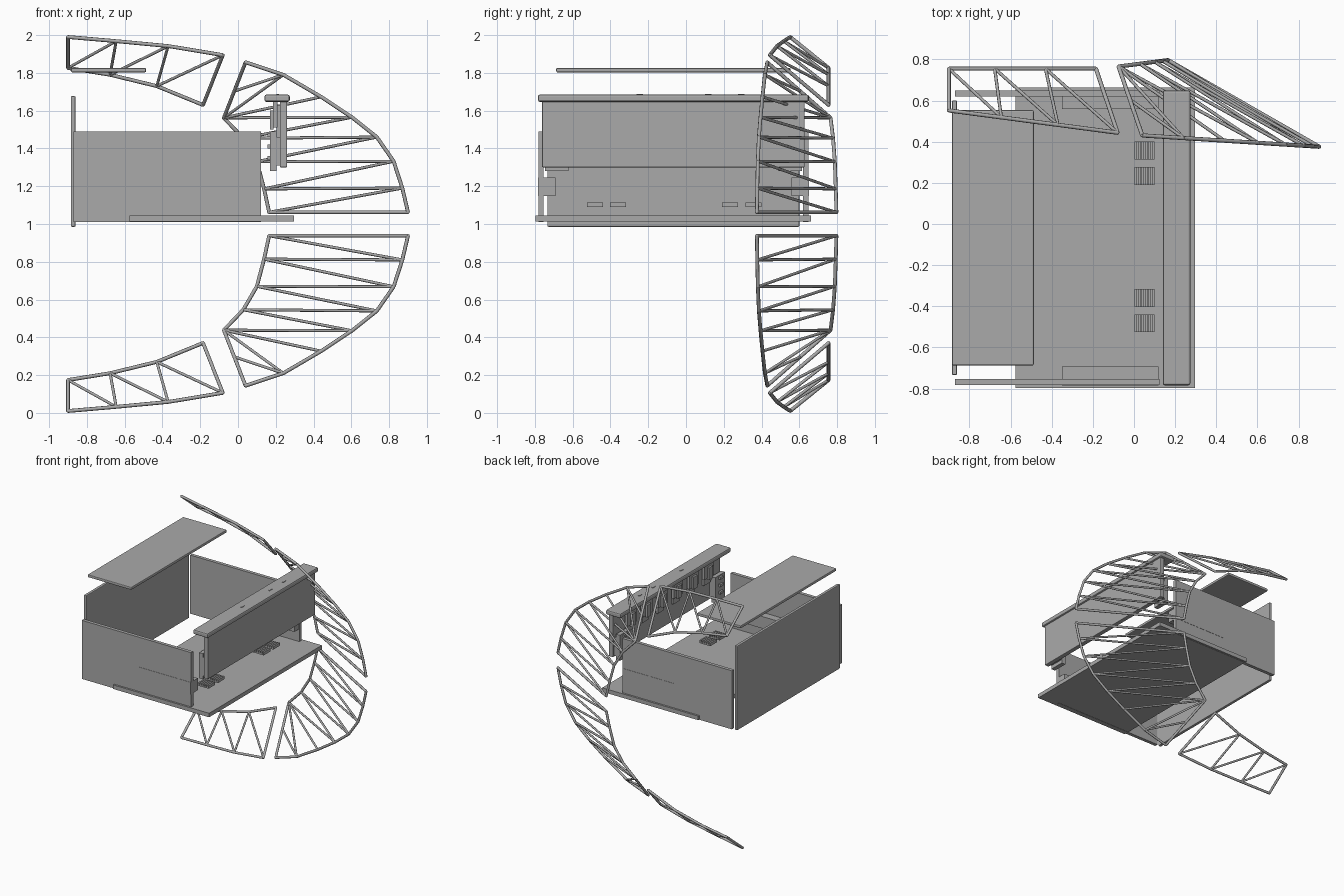
import bpy
import bmesh
from mathutils import Vector

cube = bpy.data.objects.get("Cube")
if cube:
    bpy.data.objects.remove(cube, do_unlink=True)

grey = bpy.data.materials.new("plain_grey")
grey.use_nodes = True
grey.diffuse_color = (0.4, 0.4, 0.4, 1)
grey.node_tree.nodes["Principled BSDF"].inputs["Base Color"].default_value = (0.4, 0.4, 0.4, 1)

MID = -0.067  # centre line of the drawer in y


def finish(name, bm, bevel=0):
    mesh = bpy.data.meshes.new(name)
    bm.to_mesh(mesh)
    bm.free()
    mesh.materials.append(grey)
    ob = bpy.data.objects.new(name, mesh)
    bpy.context.collection.objects.link(ob)
    if bevel:
        mod = ob.modifiers.new("rounded_edges", 'BEVEL')
        mod.width, mod.segments = bevel, 2
    return ob


def add_box(bm, xs, ys, zs):
    verts = bmesh.ops.create_cube(bm, size=1)["verts"]
    for v in verts:
        v.co = Vector([(a + b) / 2 + c * (b - a) for (a, b), c in zip((xs, ys, zs), v.co)])


def box(name, xs, ys, zs, bevel=0):
    bm = bmesh.new()
    add_box(bm, xs, ys, zs)
    return finish(name, bm, bevel)


def wide(half):
    return (MID - half, MID + half)


def side_range(sign, a, b):
    return tuple(sorted((MID + sign * a, MID + sign * b)))


# Drawer shell
box("base_plate", (-0.575, 0.296), wide(0.73), (1.012, 1.045))
box("back_panel", (-0.885, -0.86), wide(0.667), (0.985, 1.677), 0.006)
box("loose_lid", (-0.884, -0.487), wide(0.62), (1.803, 1.826), 0.006)
for sign, label in ((-1, "front"), (1, "rear")):
    box(label + "_side_panel", (-0.87, 0.123), side_range(sign, 0.687, 0.715), (1.01, 1.49))
    box(label + "_runner", (-0.35, 0.12), side_range(sign, 0.625, 0.717), (1.148, 1.246))

# Drawer front with its cap
box("face_panel", (0.222, 0.26), wide(0.695), (1.3, 1.655), 0.005)
box("face_cap", (0.14, 0.274), wide(0.717), (1.647, 1.685), 0.01)
for i, y in enumerate((-0.245, 0.117, 0.293)):
    box(f"cap_tab_{i}", (0.205, 0.217), (y - 0.017, y + 0.017), (1.68, 1.689))

# Fittings on the inner side of the drawer front
for sign, label in ((-1, "front"), (1, "rear")):
    bm = bmesh.new()
    ys = side_range(sign, 0.555, 0.68)
    add_box(bm, (0.17, 0.205), ys, (1.28, 1.49))
    add_box(bm, (0.195, 0.225), ys, (1.31, 1.46))
    for z in (1.34, 1.4, 1.46):
        add_box(bm, (0.155, 0.172), side_range(sign, 0.6, 0.64), (z, z + 0.02))
    finish(label + "_face_bracket", bm)
for i in range(6):
    y = MID + (i - 2.5) * 0.2
    bm = bmesh.new()
    add_box(bm, (0.185, 0.208), (y - 0.06, y + 0.06), (1.51, 1.65))
    add_box(bm, (0.205, 0.224), (y - 0.04, y + 0.04), (1.45, 1.63))
    add_box(bm, (0.17, 0.187), (y - 0.025, y + 0.025), (1.5, 1.6))
    finish(f"inner_fitting_{i}", bm)

# Ribbed vents hovering over the base
for i, y in enumerate((-0.482, -0.36, 0.233, 0.357)):
    bm = bmesh.new()
    add_box(bm, (0.002, 0.1), (y - 0.043, y + 0.043), (1.09, 1.1))
    for k in range(6):
        x = 0.002 + k * 0.0172
        add_box(bm, (x, x + 0.012), (y - 0.043, y + 0.043), (1.1, 1.114))
    finish(f"ribbed_vent_{i}", bm)


def tube(bm, a, b, radius):
    a, b = Vector(a), Vector(b)
    rot = (b - a).to_track_quat('Z', 'Y')
    verts = bmesh.ops.create_cone(bm, cap_ends=True, segments=8, radius1=radius,
                                  radius2=radius, depth=(b - a).length)["verts"]
    for v in verts:
        v.co = rot @ v.co + (a + b) / 2


def truss(name, chords, struts, upper):
    """Chords are point lists joined in order; struts are point pairs."""
    def flip(p):
        return (p[0], p[1], 2 - p[2]) if upper else p
    bm = bmesh.new()
    for chord in chords:
        for a, b in zip(chord, chord[1:]):
            tube(bm, flip(a), flip(b), 0.01)
        for p in chord:
            ball = bmesh.ops.create_icosphere(bm, subdivisions=1, radius=0.01)["verts"]
            bmesh.ops.translate(bm, verts=ball, vec=flip(p))
    for a, b in struts:
        tube(bm, flip(a), flip(b), 0.008)
    ob = finish(name, bm)
    for poly in ob.data.polygons:
        poly.use_smooth = len(poly.vertices) < 5


# Curved trusses, mirrored about mid height
inner = [(x, 0.775 + 0.13 * x, z) for x, z in
         ((0.165, 0.938), (0.138, 0.814), (0.1, 0.67), (0.028, 0.546), (-0.075, 0.438))]
outer = [(x, 0.433 - 0.064 * x, z) for x, z in
         ((0.9, 0.938), (0.87, 0.81), (0.824, 0.668), (0.735, 0.54), (0.603, 0.435),
          (0.44, 0.327), (0.24, 0.21), (0.04, 0.144))]
edge = tuple(Vector(inner[-1]).lerp(Vector(outer[-1]), 0.48))
side_struts = list(zip(inner[1:], outer[1:])) + list(zip(inner, outer[1:]))
side_struts += [(inner[-1], outer[6]), (edge, outer[6])]
side_chords = [inner, outer, [inner[0], outer[0]], [inner[-1], edge, outer[-1]]]

# Straighter end trusses
near = [(x, 0.755, z) for x, z in ((-0.9, 0.174), (-0.677, 0.21), (-0.43, 0.27), (-0.185, 0.37))]
far = [(x, 0.433 - 0.132 * x, z) for x, z in
       ((-0.9, 0.01), (-0.645, 0.032), (-0.37, 0.058), (-0.08, 0.106))]
end_struts = list(zip(near[1:], far[1:])) + list(zip(near, far[1:]))
end_chords = [near, far, [near[0], far[0]], [near[-1], far[-1]]]

for upper in (False, True):
    label = "upper" if upper else "lower"
    truss(label + "_side_truss", side_chords, side_struts, upper)
    truss(label + "_end_truss", end_chords, end_struts, upper)
